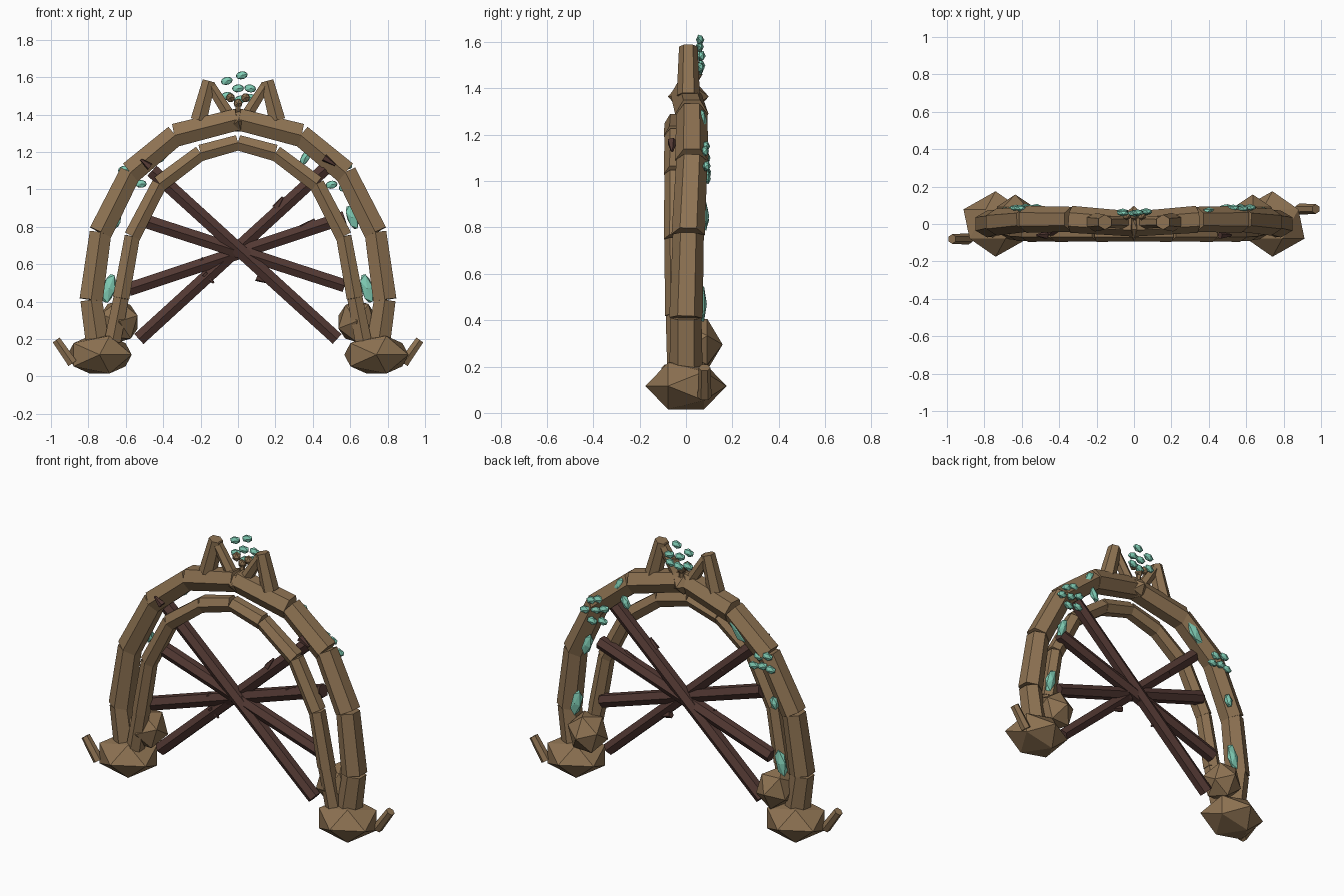
import bpy, bmesh, math, random
from mathutils import Vector, Matrix

if "Cube" in bpy.data.objects:
    bpy.data.objects.remove(bpy.data.objects["Cube"])

random.seed(4)

def material(name, rgb):
    m = bpy.data.materials.new(name)
    m.diffuse_color = (*rgb, 1)
    m.use_nodes = True
    m.node_tree.nodes["Principled BSDF"].inputs["Base Color"].default_value = m.diffuse_color
    return m

WOOD = material("wood", (0.27, 0.17, 0.085))
DARK = material("dark_wood", (0.085, 0.04, 0.033))
LEAF = material("leaf", (0.22, 0.62, 0.47))

def finish(bm, name, mat):
    bmesh.ops.recalc_face_normals(bm, faces=bm.faces)
    me = bpy.data.meshes.new(name)
    bm.to_mesh(me)
    bm.free()
    me.materials.append(mat)
    ob = bpy.data.objects.new(name, me)
    bpy.context.collection.objects.link(ob)

def beam(bm, a, b, r1, r2=None, sides=6):
    """Faceted prism from a to b with a corner facing front and back."""
    a, b = Vector(a), Vector(b)
    z = (b - a).normalized()
    x = Vector((0, 1, 0)).cross(z).normalized()
    y = z.cross(x)
    m = Matrix((x, y, z)).transposed().to_4x4()
    m.translation = (a + b) / 2
    bmesh.ops.create_cone(bm, cap_ends=True, segments=sides, radius1=r1,
                          radius2=r1 if r2 is None else r2,
                          depth=(b - a).length, matrix=m)

def lump(bm, c, size, tilt=0):
    """Icosahedron with its pole along y, scaled, tilted in the front plane."""
    m = (Matrix.Translation(c) @ Matrix.Rotation(tilt, 4, 'Y')
         @ Matrix.Diagonal((*size, 1)) @ Matrix.Rotation(math.pi / 2, 4, 'X'))
    bmesh.ops.create_icosphere(bm, subdivisions=1, radius=1, matrix=m)

OUTER = [(.75, 0, .17), (.785, 0, .41), (.735, .01, .77), (.575, .025, 1.09),
         (.335, .025, 1.29), (0, 0, 1.375)]
INNER = [(.67, -.03, .19), (.625, -.04, .42), (.565, -.045, .75), (.42, -.045, 1.03),
         (.2, -.045, 1.195), (0, -.045, 1.25)]

for s, side in ((-1, "left"), (1, "right")):
    def flip(p):
        return (s * p[0], p[1], p[2])

    # Arch beams
    for name, path, r in (("outer_arch", OUTER, .072), ("inner_arch", INNER, .051)):
        bm = bmesh.new()
        for p, q in zip(path, path[1:]):
            beam(bm, flip(p), flip(q), r, r * .93)
        finish(bm, f"{name}_{side}", WOOD)

    # Foot boulder with root knob
    bm = bmesh.new()
    lump(bm, (s * .74, 0, .116), (.192, .175, .118))
    lump(bm, (s * .635, .038, .295), (.115, .12, .125), s * .3)
    finish(bm, f"root_foot_{side}", WOOD)

    # Root twig
    bm = bmesh.new()
    beam(bm, (s * .885, s * .08, .07), (s * .972, s * .08, .195), .03, .026)
    finish(bm, f"root_twig_{side}", WOOD)

    # Crown horn
    bm = bmesh.new()
    beam(bm, (s * .21, .01, 1.37), (s * .155, .01, 1.58), .05, .04)
    beam(bm, (s * .055, .01, 1.41), (s * .15, .01, 1.56), .035, .03)
    finish(bm, f"crown_horn_{side}", WOOD)

# Keystone knob behind the top joint
bm = bmesh.new()
lump(bm, (0, .01, 1.365), (.065, .088, .065))
finish(bm, "keystone_knob", WOOD)

# Crossed branches with thorns
branches = [((-.53, .2), (.465, 1.11), .02), ((-.46, 1.1), (.53, .2), -.02),
            ((-.585, .465), (.57, .85), .01), ((-.51, .835), (.57, .485), -.01)]
bm = bmesh.new()
for (x0, z0), (x1, z1), y in branches:
    beam(bm, (x0, y, z0), (x1, y, z1), .042, .04)
finish(bm, "crossed_branches", DARK)

bm = bmesh.new()
for x, z, dx, dz in ((.2, .9, .04, .06), (.34, .79, .07, .05), (-.18, .55, .05, -.05),
                     (.1, .53, .07, -.03), (-.25, .9, -.02, .05), (.46, 1.17, .06, -.04),
                     (-.2, .62, .08, -.03), (-.47, 1.12, -.05, .04)):
    y = -.06 if abs(x) > .4 else 0
    beam(bm, (x, y, z), (x + dx, y, z + dz), .022, .006, 5)
finish(bm, "branch_thorns", DARK)

# Long leaves on the back: x, z, half length, half width, tilt
bm = bmesh.new()
for x, z, l, w, t in ((.69, .47, .09, .035, -.25), (.61, .85, .075, .03, -.35),
                      (.4, 1.26, .06, .03, -.4), (.36, 1.17, .05, .025, .5),
                      (-.69, .47, .09, .037, .25), (-.65, .83, .045, .025, .3),
                      (-.4, 1.21, .095, .042, .55)):
    lump(bm, (x, .068 if z < .7 or z > 1.1 else .078, z), (w, .022, l), t)
finish(bm, "long_leaves", LEAF)

# Small leaf clusters
top = [(-.06, 1.58), (.02, 1.61), (0, 1.54), (.065, 1.54), (-.06, 1.5), (.06, 1.49), (.01, 1.48)]
right = [(.58, 1.13), (.62, 1.065), (.5, 1.025), (.55, 1.08), (.49, 1.1), (.57, 1.01), (.53, 1.15)]
left = [(-.61, 1.105), (-.55, 1.09), (-.58, 1.04), (-.63, 1.03), (-.52, 1.03)]
for name, pts, y in (("top", top, .062), ("right", right, .085), ("left", left, .085)):
    bm = bmesh.new()
    for x, z in pts:
        lump(bm, (x, y + random.uniform(-.006, .006), z), (.036, .018, .024),
             random.uniform(-.3, .3))
    finish(bm, f"leaf_cluster_{name}", LEAF)

# Berries and their stem between the horns
bm = bmesh.new()
for x, z in ((-.04, 1.49), (.04, 1.49), (0, 1.46)):
    lump(bm, (x, .045, z), (.026, .026, .028))
beam(bm, (0, .035, 1.37), (0, .045, 1.47), .018, .014)
finish(bm, "berries", WOOD)
